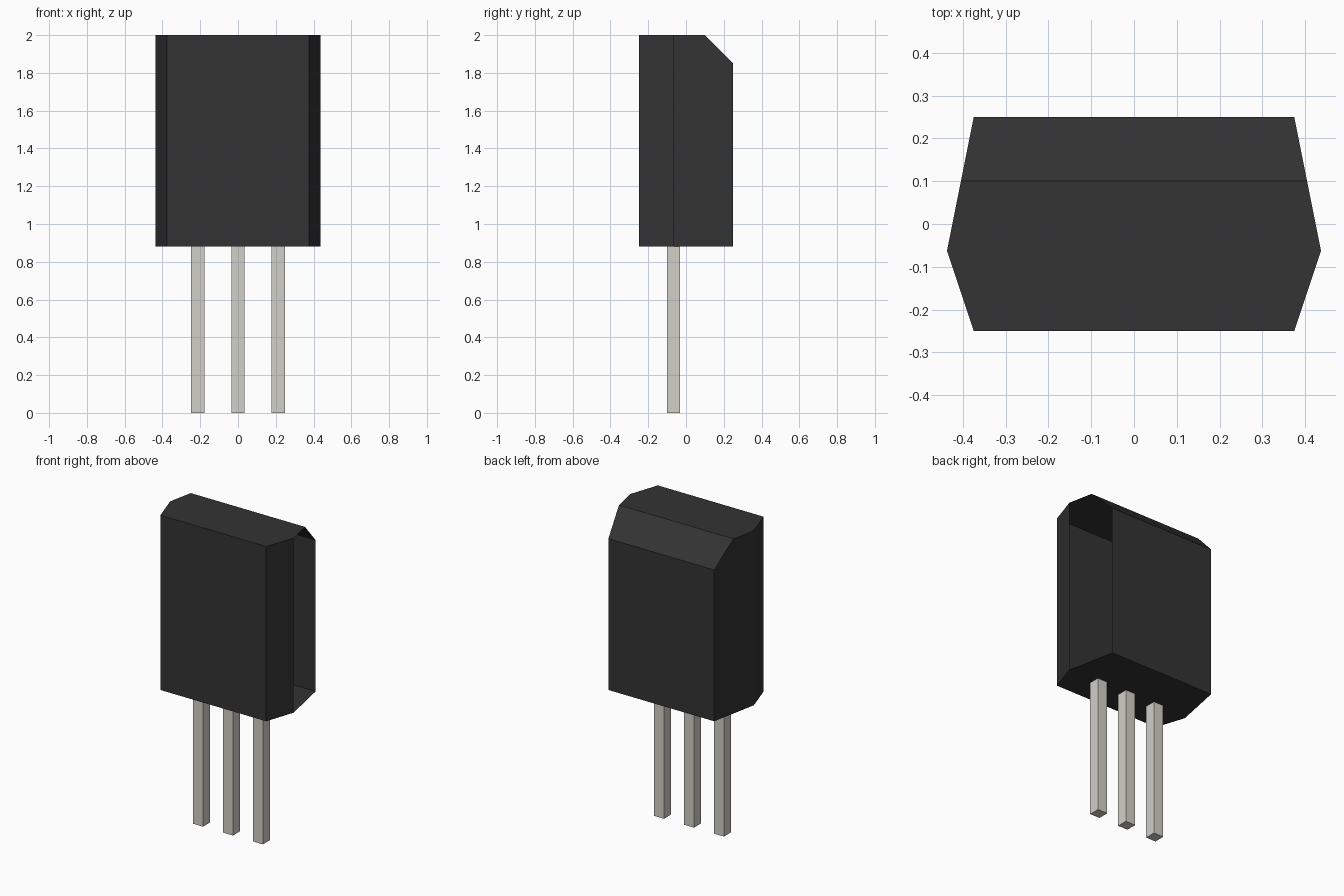
import bpy
import bmesh
from mathutils import Vector

cube = bpy.data.objects.get("Cube")
if cube:
    bpy.data.objects.remove(cube, do_unlink=True)


def make_material(name, rgb):
    mat = bpy.data.materials.new(name)
    mat.use_nodes = True
    color = (*rgb, 1.0)
    mat.diffuse_color = color
    mat.node_tree.nodes["Principled BSDF"].inputs["Base Color"].default_value = color
    return mat


def make_object(name, bm, mat):
    mesh = bpy.data.meshes.new(name)
    bm.to_mesh(mesh)
    bm.free()
    mesh.materials.append(mat)
    obj = bpy.data.objects.new(name, mesh)
    bpy.context.collection.objects.link(obj)
    return obj


black_plastic = make_material("black_plastic", (0.033, 0.033, 0.033))
lead_metal = make_material("lead_metal", (0.644, 0.638, 0.571))

BOTTOM, TOP = 0.88, 2.0

# Body: hexagonal outline extruded upward as a thin shell
half = [(0.375, -0.25), (0.4375, -0.0625), (0.375, 0.25)]
outline = half + [(-x, y) for x, y in reversed(half)]
bm = bmesh.new()
base = bm.faces.new([bm.verts.new((x, y, BOTTOM)) for x, y in outline])
ext = bmesh.ops.extrude_face_region(bm, geom=[base], use_keep_orig=True)
top_verts = [g for g in ext["geom"] if isinstance(g, bmesh.types.BMVert)]
bmesh.ops.translate(bm, verts=top_verts, vec=(0, 0, TOP - BOTTOM))

# Sloped cut along the upper rear edge
cut = bmesh.ops.bisect_plane(
    bm, geom=bm.verts[:] + bm.edges[:] + bm.faces[:],
    plane_co=(0, 0.10, TOP), plane_no=(0, 1, 1), clear_outer=True)
rim = [g for g in cut["geom_cut"] if isinstance(g, bmesh.types.BMEdge)]
bmesh.ops.edgeloop_fill(bm, edges=rim)
bmesh.ops.recalc_face_normals(bm, faces=bm.faces[:])

# Open rear panel on the left side
opening = [f for f in bm.faces
           if f.normal.x > 0.5 and f.calc_center_median().y > 0]
bmesh.ops.delete(bm, geom=opening, context="FACES_ONLY")
make_object("body_shell", bm, black_plastic)

# Three square leads
for name, x in (("lead_right", -0.2125), ("lead_middle", 0.0), ("lead_left", 0.2125)):
    bm = bmesh.new()
    bmesh.ops.create_cube(bm, size=1.0)
    bmesh.ops.scale(bm, vec=(0.07, 0.07, BOTTOM), verts=bm.verts[:])
    bmesh.ops.translate(bm, vec=Vector((x, -0.066, BOTTOM / 2)), verts=bm.verts[:])
    make_object(name, bm, lead_metal)
